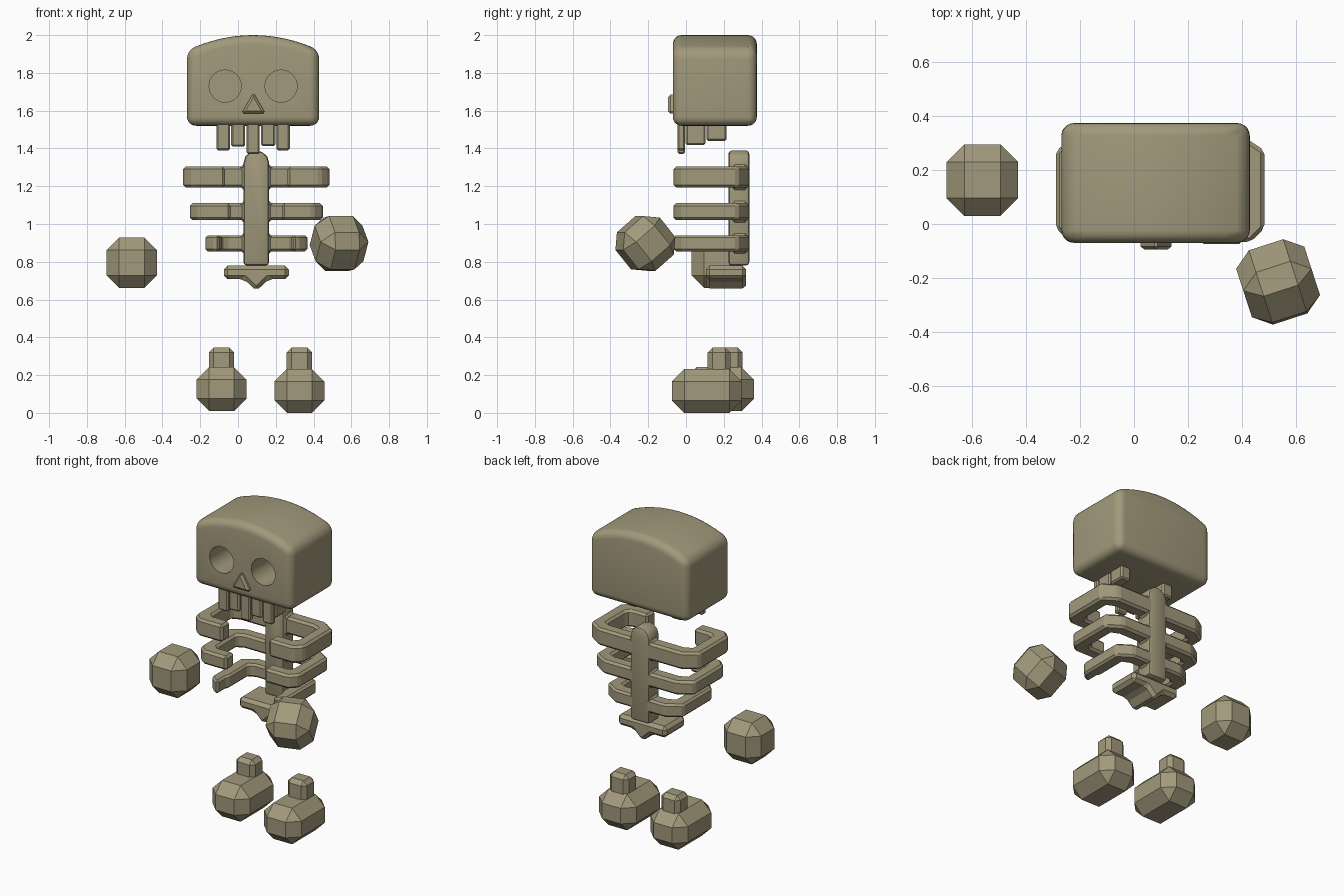
import bpy, bmesh, math
from mathutils import Vector

if "Cube" in bpy.data.objects:
    bpy.data.objects.remove(bpy.data.objects["Cube"])

bone = bpy.data.materials.new("bone")
bone.diffuse_color = (0.36, 0.32, 0.20, 1)
bone.use_nodes = True
bone.node_tree.nodes["Principled BSDF"].inputs["Base Color"].default_value = bone.diffuse_color


def prism(name, pts, lo, hi, axis):
    """Extrude a 2D outline along z (xy outline) or along y (xz outline)."""
    bm = bmesh.new()
    put = (lambda p, t: (p[0], p[1], t)) if axis == "z" else (lambda p, t: (p[0], t, p[1]))
    a = [bm.verts.new(put(p, lo)) for p in pts]
    b = [bm.verts.new(put(p, hi)) for p in pts]
    bm.faces.new(a)
    bm.faces.new(b)
    for i in range(len(pts)):
        j = (i + 1) % len(pts)
        bm.faces.new((a[i], a[j], b[j], b[i]))
    bmesh.ops.recalc_face_normals(bm, faces=bm.faces)
    me = bpy.data.meshes.new(name)
    bm.to_mesh(me)
    bm.free()
    ob = bpy.data.objects.new(name, me)
    bpy.context.collection.objects.link(ob)
    me.materials.append(bone)
    return ob


def box(name, x, y, z, bev=0.0, seg=1):
    ob = prism(name, [(x[0], y[0]), (x[1], y[0]), (x[1], y[1]), (x[0], y[1])], z[0], z[1], "z")
    return bevel(ob, bev, seg) if bev else ob


def select(ob):
    bpy.ops.object.select_all(action="DESELECT")
    ob.select_set(True)
    bpy.context.view_layer.objects.active = ob


def bevel(ob, width, seg=1):
    m = ob.modifiers.new("bevel", "BEVEL")
    m.width, m.segments = width, seg
    m.limit_method, m.angle_limit = "ANGLE", math.radians(30)
    select(ob)
    bpy.ops.object.modifier_apply(modifier="bevel")
    return ob


def smooth(ob, angle=40):
    select(ob)
    bpy.ops.object.shade_smooth_by_angle(angle=math.radians(angle))


# Skull: arched block with soft edges and two deep eye sockets
SX = 0.08
arch = [(SX + 0.35 * t / 8, 2.0 - 0.08 * (t / 8) ** 2) for t in range(8, -9, -1)]
skull = prism("skull", [(SX - 0.35, 1.52), (SX + 0.35, 1.52)] + arch, -0.07, 0.375, "y")
bevel(skull, 0.07, 5)
for s in (-1, 1):
    ring = [(SX + s * 0.148 + 0.085 * math.cos(k * math.tau / 32),
             1.73 + 0.085 * math.sin(k * math.tau / 32)) for k in range(32)]
    cutter = prism("eye_cutter", ring, -0.2, 0.2, "y")
    cutter.hide_render = True
    m = skull.modifiers.new("socket", "BOOLEAN")
    m.object, m.operation, m.solver = cutter, "DIFFERENCE", "EXACT"
    select(skull)
    bpy.ops.object.modifier_apply(modifier="socket")
    bpy.data.objects.remove(cutter)
smooth(skull)

# Nose: small raised triangle
nose = prism("nose", [(0.018, 1.585), (0.146, 1.585), (0.082, 1.695)], -0.095, -0.05, "y")
bevel(nose, 0.012)

# Front teeth, then the shorter side teeth
for x0, x1, z in ((-0.114, -0.042, 1.39), (-0.036, 0.038, 1.41), (0.045, 0.115, 1.37),
                  (0.122, 0.198, 1.412), (0.204, 0.274, 1.39)):
    box("front_tooth", (x0, x1), (-0.045, -0.005), (z, 1.56), 0.009)
for x0, x1 in ((-0.114, -0.042), (0.204, 0.274)):
    box("side_tooth", (x0, x1), (-0.002, 0.103), (1.418, 1.56), 0.009)
    box("side_tooth", (x0, x1), (0.108, 0.215), (1.44, 1.56), 0.009)

# Spine with a rounded top
CX = 0.097
top = [(CX + 0.068 * math.cos(a), 1.322 + 0.068 * math.sin(a))
       for a in (k * math.pi / 6 for k in range(7))]
spine = prism("spine", [(CX - 0.068, 0.78), (CX + 0.068, 0.78)] + top, 0.225, 0.335, "y")
bevel(spine, 0.018, 2)
smooth(spine)


# Ribs: open hoops with clipped corners, curling in at the front
def rib(half, gap, z0, z1):
    w, back, front = 0.085, 0.333, -0.066
    outer = [(gap, front), (half - 0.05, front), (half, front + 0.05),
             (half, back - 0.06), (half - 0.09, back)]
    inner = [(half - 0.09 - w * 0.4, back - w), (half - w, back - 0.06 - w * 0.5),
             (half - w, front + w + 0.02), (half - w - 0.02, front + w), (gap, front + w)]
    if gap > half - w - 0.03:
        inner[-2:] = [(gap, front + w)]
    right = outer + [None] + inner
    k = right.index(None)
    left_o = [(-x, y) for x, y in reversed(outer)]
    left_i = [(-x, y) for x, y in reversed(inner)]
    pts = right[:k] + left_o + left_i + inner
    # order: right outer, left outer, left inner, right inner
    pts = outer + left_o + [(-x, y) for x, y in reversed(inner)] + inner
    ob = prism("rib", [(CX + x, y) for x, y in pts], z0, z1, "z")
    bevel(ob, 0.014)


rib(0.387, 0.165, 1.193, 1.304)
rib(0.352, 0.135, 1.02, 1.11)
rib(0.270, 0.195, 0.855, 0.94)

# Collars where the ribs meet the spine
for z0, z1 in ((1.18, 1.317), (1.008, 1.122), (0.843, 0.952)):
    box("rib_collar", (CX - 0.085, CX + 0.085), (0.24, 0.33), (z0, z1), 0.018)

# Pelvis: flat bar with a pointed underside
pelvis = prism("pelvis", [(CX - 0.172, 0.78), (CX - 0.172, 0.708), (CX - 0.065, 0.708),
                          (CX, 0.645), (CX + 0.065, 0.708), (CX + 0.172, 0.708),
                          (CX + 0.172, 0.78)], 0.105, 0.318, "y")
bevel(pelvis, 0.02)

# Hands: chunky chamfered cubes, the right one raised and turned
for name, loc, rot in (("left_hand", (-0.563, 0.163, 0.795), (0, 0, 0)),
                       ("right_hand", (0.535, -0.215, 0.897), (40, 0, 18))):
    hand = box(name, (-0.133, 0.133), (-0.133, 0.133), (-0.133, 0.133), 0.066)
    hand.location = loc
    hand.rotation_euler = [math.radians(r) for r in rot]

# Feet with ankle stubs
for side, cx, y0, z0 in (("left", -0.087, -0.01, 0.01), ("right", 0.325, -0.075, 0.0)):
    box(side + "_foot", (cx - 0.132, cx + 0.132), (y0, y0 + 0.37), (z0, z0 + 0.232), 0.066)
    box(side + "_ankle", (cx - 0.067, cx + 0.067), (y0 + 0.19, y0 + 0.31), (z0 + 0.13, 0.345), 0.025)
